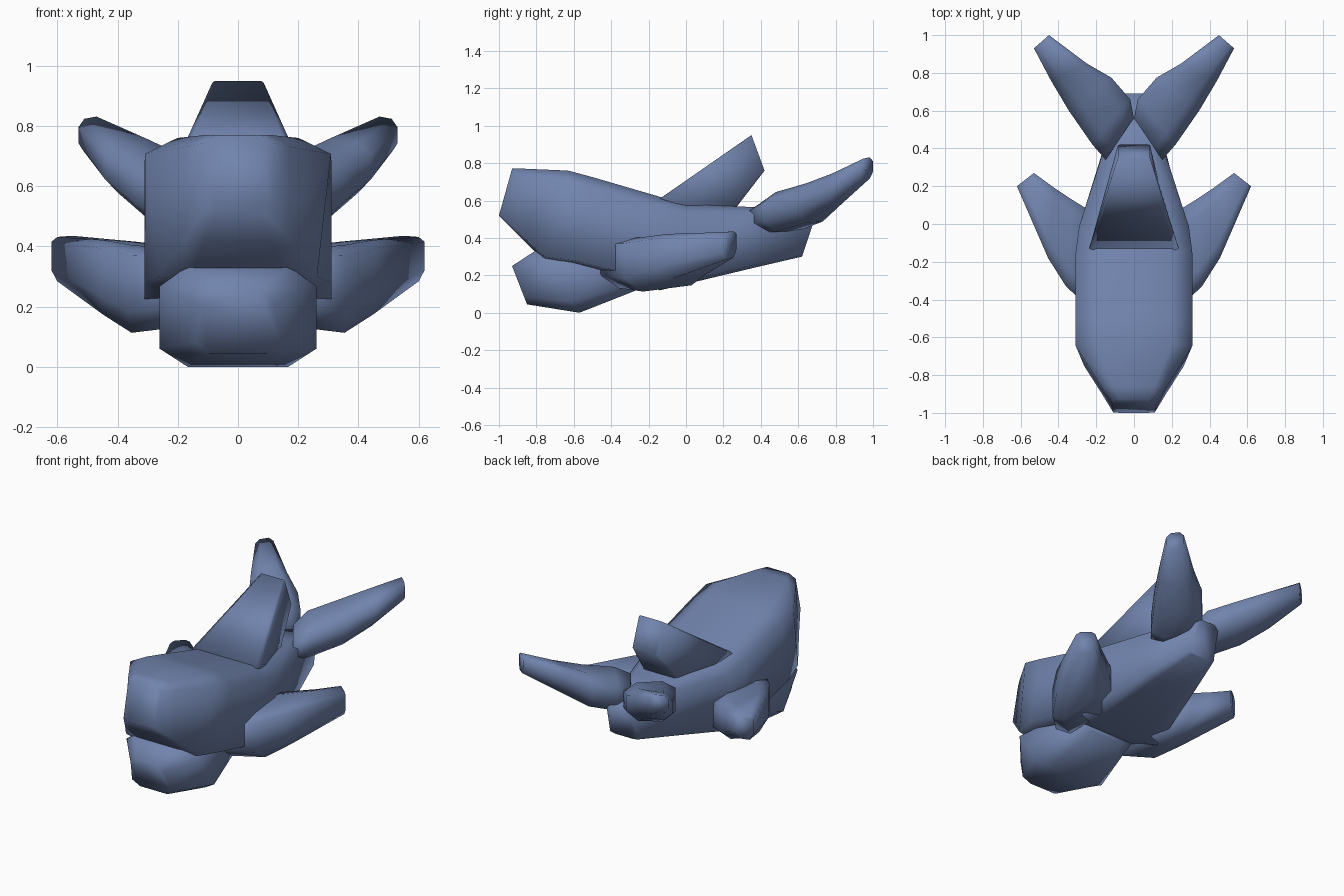
import bpy, bmesh, math
from mathutils import Vector

if "Cube" in bpy.data.objects:
    bpy.data.objects.remove(bpy.data.objects["Cube"])

skin = bpy.data.materials.new("skin")
skin.diffuse_color = (0.165, 0.23, 0.42, 1)
skin.use_nodes = True
skin.node_tree.nodes["Principled BSDF"].inputs["Base Color"].default_value = skin.diffuse_color


def ring(corners, f, g0, g1):
    """Eight-sided section inside four corners: low a, low b, high b, high a."""
    la, lb, hb, ha = [Vector(c) for c in corners]
    uv = [(0, g0), (f, 0), (1 - f, 0), (1, g0), (1, g1), (1 - f, 1), (f, 1), (0, g1)]
    return [la.lerp(lb, u).lerp(ha.lerp(hb, u), v) for u, v in uv]


def loft(name, rings, mirror=False):
    bm = bmesh.new()
    vs = [[bm.verts.new(p) for p in r] for r in rings]
    for a, b in zip(vs, vs[1:]):
        for i in range(8):
            j = (i + 1) % 8
            bm.faces.new((a[i], a[j], b[j], b[i]))
    bm.faces.new(vs[0])
    bm.faces.new(vs[-1])
    bmesh.ops.recalc_face_normals(bm, faces=bm.faces[:])
    for face in bm.faces:
        face.smooth = True
    me = bpy.data.meshes.new(name)
    bm.to_mesh(me)
    bm.free()
    me.materials.append(skin)
    ob = bpy.data.objects.new(name, me)
    bpy.context.collection.objects.link(ob)
    if mirror:
        ob.modifiers.new("mirror", 'MIRROR').use_mirror_merge = False
    return ob


def hull(name, sections, f, g0, g1):
    """Symmetric part; section = low (y, z, half width), high (y, z, half width)."""
    rings = []
    for (y0, z0, w0), (y1, z1, w1) in sections:
        rings.append(ring([(-w0, y0, z0), (w0, y0, z0), (w1, y1, z1), (-w1, y1, z1)], f, g0, g1))
    return loft(name, rings)


def fin(name, sections, f, g0, g1):
    """Mirrored fin; section = lead (x, y), trail (x, y), lead z range, trail z range."""
    rings = []
    for (ax, ay), (bx, by), (a0, a1), (b0, b1) in sections:
        rings.append(ring([(ax, ay, a0), (bx, by, b0), (bx, by, b1), (ax, ay, a1)], f, g0, g1))
    return loft(name, rings, mirror=True)


# Head and body in one tapering hull
hull("body", [
    ((-1.00, 0.52, 0.11), (-0.93, 0.77, 0.12)),
    ((-0.90, 0.42, 0.17), (-0.86, 0.77, 0.17)),
    ((-0.76, 0.28, 0.26), (-0.63, 0.76, 0.315)),
    ((-0.60, 0.26, 0.31), (-0.50, 0.725, 0.31)),
    ((-0.35, 0.20, 0.31), (-0.14, 0.62, 0.31)),
    ((-0.14, 0.12, 0.30), (0.00, 0.58, 0.29)),
    ((0.34, 0.235, 0.18), (0.36, 0.565, 0.17)),
    ((0.62, 0.30, 0.10), (0.69, 0.51, 0.08)),
], 0.18, 0.04, 0.89)

# Lower jaw
hull("lower_jaw", [
    ((-0.85, 0.045, 0.15), (-0.93, 0.25, 0.11)),
    ((-0.57, 0.00, 0.26), (-0.80, 0.335, 0.26)),
    ((-0.24, 0.13, 0.19), (-0.32, 0.33, 0.20)),
], 0.18, 0.18, 0.80)

# Broad swept-back dorsal fin
hull("dorsal_fin", [
    ((0.22, 0.50, 0.13), (-0.14, 0.61, 0.24)),
    ((0.42, 0.76, 0.085), (0.35, 0.95, 0.085)),
], 0.06, 0.04, 0.97)

# Side fins
fin("side_fins", [
    ((0.20, -0.48), (0.20, 0.05), (0.13, 0.39), (0.14, 0.40)),
    ((0.36, -0.33), (0.33, 0.13), (0.10, 0.40), (0.16, 0.42)),
    ((0.455, -0.18), (0.42, 0.19), (0.16, 0.42), (0.22, 0.425)),
    ((0.62, 0.20), (0.53, 0.27), (0.28, 0.43), (0.30, 0.437)),
], 0.22, 0.28, 0.90)

# Tail flukes
fin("tail_flukes", [
    ((0.15, 0.34), (0.00, 0.56), (0.43, 0.58), (0.44, 0.60)),
    ((0.22, 0.42), (0.02, 0.66), (0.43, 0.64), (0.44, 0.66)),
    ((0.345, 0.60), (0.12, 0.775), (0.48, 0.69), (0.49, 0.70)),
    ((0.44, 0.76), (0.25, 0.85), (0.57, 0.74), (0.58, 0.76)),
    ((0.53, 0.93), (0.45, 1.00), (0.71, 0.82), (0.72, 0.835)),
], 0.25, 0.30, 0.78)
